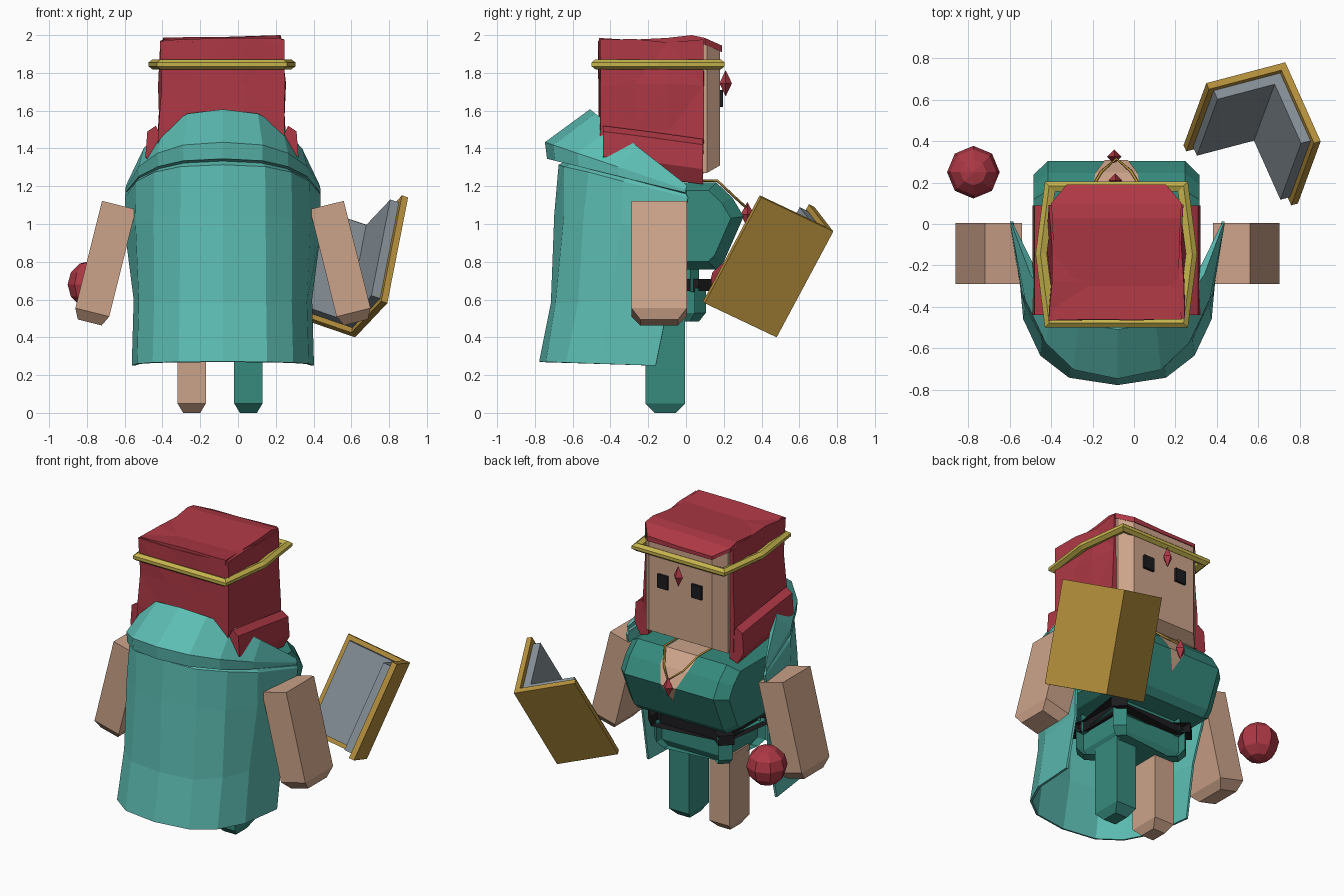
import bpy, bmesh, math, random
from mathutils import Vector, Matrix

if "Cube" in bpy.data.objects:
    bpy.data.objects.remove(bpy.data.objects["Cube"])

random.seed(4)
CX = -0.085  # the figure's own centre line


def material(name, r, g, b):
    m = bpy.data.materials.new(name)
    m.diffuse_color = [c / 12.92 if c < 0.04 else ((c + 0.055) / 1.055) ** 2.4 for c in (r, g, b)] + [1]
    m.use_nodes = True
    m.node_tree.nodes["Principled BSDF"].inputs["Base Color"].default_value = m.diffuse_color
    return m


SKIN = material("skin", .80, .64, .54)
RED = material("red", .68, .22, .27)
CAPE = material("light teal", .36, .74, .70)
TEAL = material("dark teal", .21, .54, .49)
YELLOW = material("yellow gold", .77, .70, .30)
GOLD = material("book gold", .72, .57, .24)
BLACK = material("black", .11, .11, .12)
GREY = material("page grey", .53, .57, .60)


def finish(name, bm, mat):
    bmesh.ops.recalc_face_normals(bm, faces=bm.faces)
    me = bpy.data.meshes.new(name)
    bm.to_mesh(me)
    bm.free()
    me.materials.append(mat)
    ob = bpy.data.objects.new(name, me)
    bpy.context.collection.objects.link(ob)
    return ob


def loft(name, rings, mat, closed=True, caps=True, loop=False):
    """Skin a list of equal point rings."""
    bm = bmesh.new()
    vs = [[bm.verts.new(p) for p in r] for r in rings]
    n = len(rings[0])
    for i in range(len(vs) if loop else len(vs) - 1):
        a, b = vs[i], vs[(i + 1) % len(vs)]
        for j in range(n if closed else n - 1):
            k = (j + 1) % n
            bm.faces.new((a[j], a[k], b[k], b[j]))
    if caps:
        bm.faces.new(vs[0])
        bm.faces.new(vs[-1])
    return finish(name, bm, mat)


def rect(cx, cy, hx, hy, z, c=0):
    """Rectangle ring, with corners cut by c when given."""
    pts = []
    for sx, sy in ((-1, -1), (1, -1), (1, 1), (-1, 1)):
        if c:
            cut = [(cx + sx * (hx - c), cy + sy * hy, z), (cx + sx * hx, cy + sy * (hy - c), z)]
            pts += cut if sx * sy > 0 else cut[::-1]
        else:
            pts.append((cx + sx * hx, cy + sy * hy, z))
    return pts


def box(name, lo, hi, mat):
    c = [(a + b) / 2 for a, b in zip(lo, hi)]
    return loft(name, [rect(c[0], c[1], hi[0] - c[0], hi[1] - c[1], z) for z in (lo[2], hi[2])], mat)


def gem(name, c, r, h):
    ob = loft(name, [rect(c[0], c[1], s, s, c[2] + z) for s, z in ((.001, -h), (r * .71, 0), (.001, h))], RED)
    ob.data.transform(Matrix.Translation(c) @ Matrix.Rotation(math.pi / 4, 4, 'Z') @ Matrix.Translation(-Vector(c)))


# legs
for name, x, mat in (("bare_leg", -.245, SKIN), ("clothed_leg", .055, TEAL)):
    loft(name, [rect(x, -.11, .045, .055, 0), rect(x, -.11, .075, .105, .05),
                rect(x, -.11, .075, .105, .52)], mat)

# hips, waist and belt
loft("hips", [rect(CX, -.13, .25, .20, .485, .05), rect(CX, -.13, .29, .235, .53, .06),
              rect(CX, -.13, .29, .235, .66, .06)], TEAL)
loft("waist", [rect(CX, -.13, .27, .20, z, .05) for z in (.64, .80)], TEAL)
loft("belt", [rect(CX, -.13, .32, .265, z, .07) for z in (.645, .71)], BLACK)

# chest: side profile with chamfered ends
prof = [(.16, 1.22), (.245, 1.14), (.305, 1.04), (.20, .80), (.16, .76),
        (-.36, .76), (-.44, .86), (-.44, 1.12), (-.36, 1.22)]
loft("chest", [[(CX + x, -.07 + (y + .07) * s, .99 + (z - .99) * s) for y, z in prof]
               for x, s in ((-.40, .82), (-.33, 1), (.33, 1), (.40, .82))], TEAL)
# bare neckline lying on the chest
neckline = [(-.1, 1.224, .12), (.162, 1.224, .12), (.249, 1.143, .10), (.310, 1.04, .055), (.262, .93, .002)]
loft("neckline", [[(CX - w, y, z), (CX + w, y, z)] for y, z, w in neckline], SKIN, closed=False, caps=False)
box("neck", (CX - .12, -.26, 1.18), (CX + .12, -.02, 1.32), SKIN)

# necklace and pendant
cu = bpy.data.curves.new("necklace", 'CURVE')
cu.dimensions = '3D'
cu.bevel_depth = .007
cu.bevel_resolution = 0
half = [(.13, -.02, 1.23), (.125, .165, 1.23), (.07, .255, 1.145), (0, .315, 1.09)]
path = [(CX - x, y, z) for x, y, z in half] + [(CX + x, y, z) for x, y, z in half[-2::-1]]
sp = cu.splines.new('POLY')
sp.points.add(len(path) - 1)
for p, co in zip(sp.points, path):
    p.co = (*co, 1)
cu.materials.append(GOLD)
bpy.context.collection.objects.link(bpy.data.objects.new("necklace", cu))
gem("pendant", (CX - .01, .325, 1.05), .035, .065)

# arms, tilted outwards
for side in (-1, 1):
    arm = loft("arm", [rect(0, 0, .065, .10, -.64), rect(0, 0, .0925, .147, -.585), rect(0, 0, .0925, .147, 0)], SKIN)
    arm.name = "left_arm" if side < 0 else "right_arm"
    arm.data.transform(Matrix.Translation((-.08 + side * .55, -.142, 1.10)) @ Matrix.Rotation(-side * math.radians(14), 4, 'Y'))

# head with bevelled front
bm = bmesh.new()
bmesh.ops.create_cube(bm, size=1, matrix=Matrix.Translation((CX, -.13, 1.615)) @ Matrix.Diagonal((.61, .62, .69, 1)))
edges = [e for e in bm.edges if sum((v.co.y > 0) for v in e.verts) == 2]
edges += [e for e in bm.edges if abs(e.verts[0].co.z - e.verts[1].co.z) > .1 and e.verts[0].co.y > 0 and e not in edges]
bmesh.ops.bevel(bm, geom=edges, offset=.07, segments=1, affect='EDGES')
for v in bm.verts:  # flatter slopes above and below the face
    if v.co.y > .15:
        v.co.z += .03 if v.co.z > 1.6 else -.03
finish("head", bm, SKIN)
for side in (-1, 1):
    x = CX + side * .125
    box("eye", (x - .038, .17, 1.62), (x + .038, .195, 1.71), BLACK)
gem("forehead_gem", (CX - .005, .21, 1.745), .033, .067)

# hair: faceted block, top plate and side curls
bm = bmesh.new()
bmesh.ops.create_cube(bm, size=1, matrix=Matrix.Translation((CX, -.185, 1.62)) @ Matrix.Diagonal((.64, .55, .70, 1)))
bmesh.ops.subdivide_edges(bm, edges=bm.edges[:], cuts=2, use_grid_fill=True)
for v in bm.verts:
    v.co.x += (v.co.x - CX) * (1.97 - v.co.z) * .1
    v.co += Vector((random.uniform(-.012, .012), random.uniform(-.008, .008), random.uniform(-.01, .01)))
bmesh.ops.triangulate(bm, faces=bm.faces)
finish("hair", bm, RED)
rows = [(-.46, 1.985, .315), (-.30, 1.975, .30), (-.1, 1.985, .305), (.03, 2.0, .31), (.10, 1.985, .315), (.19, 1.945, .24)]
loft("hair_top", [[(CX - w, y, z - .035), (CX - w, y, z - .012), (CX, y, z - .01 * (i % 2)),
                   (CX + w, y, z), (CX + w, y, z - .035)] for i, (y, z, w) in enumerate(rows)], RED)
for side in (-1, 1):
    loft("hair_curl", [[(CX + side * x, y, z + dz) for x, z in ((.30, 1.24), (.36, 1.22), (.405, 1.30), (.395, 1.43), (.35, 1.46), (.30, 1.36))]
                       for y, dz in ((-.44, .06), (-.2, .03), (.09, -.01))], RED)

# headband
plan = [(.345, .35), (.39, 0), (.345, -.355), (-.345, -.355), (-.39, 0), (-.345, .35)]
loft("headband", [[(CX + x * s, -.145 + y * s, z) for x, y in plan]
                  for s, z in ((1, 1.835), (1, 1.855), (.94, 1.872), (.86, 1.86), (.86, 1.83), (.94, 1.818))],
     YELLOW, caps=False, loop=True)

# cape: U-shaped rows from hem to rolled collar (z front, z back, y front, y back, half width)
cape_rows = [(.25, .27, -.16, -.77, .475), (.60, .58, -.10, -.72, .465), (.95, 1.05, -.03, -.69, .455),
             (1.14, 1.31, 0, -.68, .45), (1.16, 1.335, 0, -.63, .41), (1.17, 1.35, 0, -.73, .42),
             (1.18, 1.43, 0, -.74, .42), (1.20, 1.60, 0, -.51, .37), (1.19, 1.50, 0, -.46, .33)]
rings = []
for i, (zf, zb, yf, yb, w) in enumerate(cape_rows):
    ring = []
    for j in range(9):
        a = math.pi * j / 8
        s = max(0, math.sin(a)) ** .75
        c = math.copysign(abs(math.cos(a)) ** .75, math.cos(a))
        ww = w + (.51 - w) * (1 - s) * (i > 1)
        fold = .012 if (i + j) % 2 and 0 < i < 4 else 0
        ring.append((-.08 - ww * c, yf + (yb - yf) * s + fold, zf + (zb - zf) * s))
    rings.append(ring)
cape = loft("cape", rings, CAPE, closed=False, caps=False)
mod = cape.modifiers.new("thickness", 'SOLIDIFY')
mod.thickness = .015
mod.offset = 0

# open book: two L-shaped sections extruded along the spine
spine = Vector((.62, .48, .40))
d = Vector((.11, .30, .56)).normalized()
u = Vector((-.38, -.10, .13)).normalized()
v = Vector((.17, -.38, .18)).normalized()


def book_part(name, t0, t1, t, lu, lv, z0, z1, mat):
    sec = [(t0, t0), (lu, t0), (lu, t), (t, t), (t, lv), (t0, lv)]
    bm = bmesh.new()
    rows = [[bm.verts.new(spine + u * a + v * b + d * z) for a, b in sec] for z in (z0, z1)]
    for k in range(6):
        m = (k + 1) % 6
        bm.faces.new((rows[0][k], rows[0][m], rows[1][m], rows[1][k]))
    for r in rows:  # split the L into two convex quads
        bm.faces.new((r[0], r[1], r[2], r[3]))
        bm.faces.new((r[0], r[3], r[4], r[5]))
    finish(name, bm, mat)


book_part("book_cover", 0, 0, .035, .415, .455, 0, .645, GOLD)
book_part("book_pages", .034, 0, .085, .385, .425, .03, .615, GREY)

# floating orb
bm = bmesh.new()
bmesh.ops.create_uvsphere(bm, u_segments=8, v_segments=6, radius=.127, matrix=Matrix.Translation((-.775, .25, .68)))
finish("orb", bm, RED)
